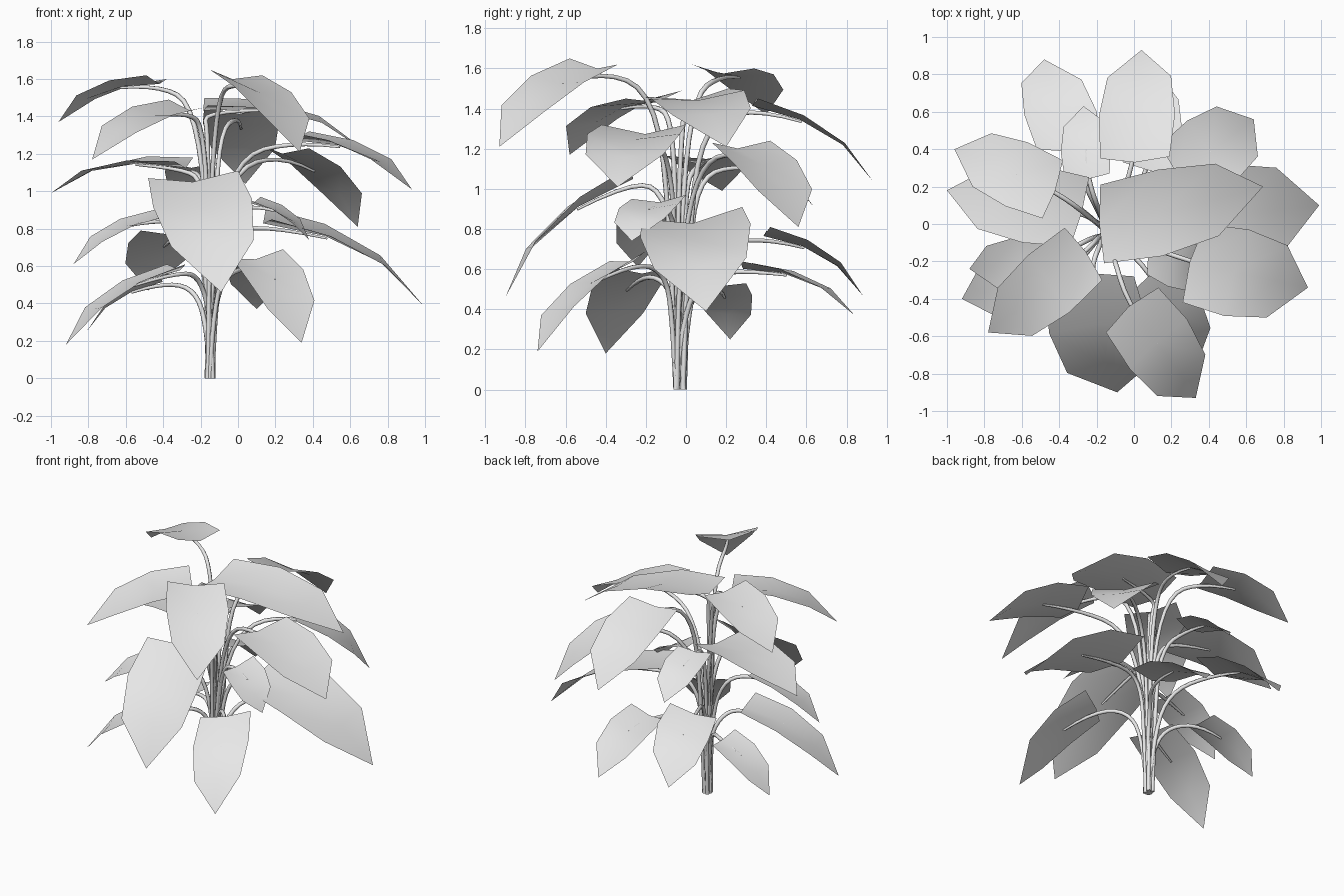
import bpy
import random
from mathutils import Vector

random.seed(4)

cube = bpy.data.objects.get("Cube")
if cube:
    bpy.data.objects.remove(cube, do_unlink=True)

# One plain grey for the whole plant
grey = bpy.data.materials.new("plain grey")
grey.use_nodes = True
GREY = (0.8, 0.8, 0.8, 1.0)
grey.diffuse_color = GREY
grey.node_tree.nodes["Principled BSDF"].inputs["Base Color"].default_value = GREY

# Each leaf: one base lobe, the other base lobe, the tip
UPPER_LEAVES = {
    "front": [(-.15, -.58, 1.65), (.13, -.34, 1.62), (.33, -.93, 1.21)],
    "side": [(-.18, .21, 1.5), (-.16, -.21, 1.46), (.69, .2, 1.21)],
    "low_side": [(.38, 0, 1.32), (.26, -.42, 1.32), (.93, -.34, 1.01)],
    "back": [(-.18, .35, 1.45), (.19, .36, 1.45), (.04, .93, 1.04)],
    "far_side": [(-.38, .34, 1.6), (-.49, .03, 1.62), (-.96, .4, 1.37)],
    "front_corner": [(-.37, -.02, 1.49), (-.17, -.3, 1.45), (-.78, -.58, 1.17)],
}
MIDDLE_LEAVES = {
    "back_corner": [(.14, .42, 1.24), (.38, .13, 1.23), (.64, .56, .81)],
    "back": [(-.37, .24, 1.15), (-.13, .27, 1.15), (-.27, .63, .92)],
    "far_side": [(-.24, .25, 1.18), (-.34, -.12, 1.16), (-1, .18, .99)],
    "side": [(.15, .28, .91), (.18, -.22, .85), (.99, .1, .39)],
    "small_side": [(.12, 0, .97), (.07, -.27, .95), (.38, -.27, .74)],
    "front": [(-.48, -.33, 1.07), (0, -.28, 1.11), (-.09, -.9, .46)],
    "small_far_side": [(-.45, -.05, .9), (-.38, -.3, .87), (-.88, -.24, .61)],
}
LOWER_LEAVES = {
    "back_corner": [(-.52, .4, .79), (-.17, .42, .81), (-.48, .88, .47)],
    "back": [(-.06, .33, .63), (.24, .27, .64), (.1, .84, .37)],
    "front": [(.24, -.2, .69), (-.03, -.38, .64), (.34, -.74, .19)],
    "far_side": [(-.38, -.07, .61), (-.28, -.38, .61), (-.92, -.4, .18)],
    "small_far_side": [(-.42, .3, .53), (-.42, .05, .55), (-.81, .22, .25)],
}

# Shared blade outline: position along, half width, arch, midrib dip
ROWS = [(0, .5, 0, .12), (.33, .55, .09, .07), (.68, .46, .1, .03)]
ROOT = Vector((-.15, -.03, 0))


def finish(obj):
    bpy.context.collection.objects.link(obj)
    obj.data.materials.append(grey)


def blade_frame(corners):
    """Base centre, axis, width vector and upward normal of a leaf."""
    lobe_a, lobe_b, tip = (Vector(c) for c in corners)
    base = (lobe_a + lobe_b) / 2
    axis, across = tip - base, lobe_b - lobe_a
    normal = axis.cross(across).normalized()
    if normal.z < 0:
        normal, across = -normal, -across
    return base, axis, across, normal


def make_leaf(name, corners):
    base, axis, across, normal = blade_frame(corners)
    verts, faces = [], []
    for along, half, arch, dip in ROWS:
        centre = base + axis * along + normal * arch * axis.length
        verts += [centre - across * half,
                  centre - normal * dip * across.length,
                  centre + across * half]
    verts.append(base + axis)
    last = len(verts) - 1
    for row in range(len(ROWS)):
        for side in range(2):
            i = row * 3 + side
            if row < len(ROWS) - 1:
                faces.append((i, i + 3, i + 4, i + 1))
            else:
                faces.append((i, last, i + 1))
    mesh = bpy.data.meshes.new(name)
    mesh.from_pydata(verts, [], faces)
    mesh.flip_normals()
    for face in mesh.polygons:
        face.use_smooth = True
    finish(bpy.data.objects.new(name, mesh))


def make_stalk(name, corners):
    """Stalk rising from the clump, arching out and running under the blade."""
    base, axis, across, normal = blade_frame(corners)
    joint = base - normal * across.length * .13
    end = base + axis * .35 + normal * (axis.length * .09 - across.length * .08)
    reach = joint - ROOT
    foot = ROOT + Vector((random.uniform(-.02, .02), random.uniform(-.025, .025), 0))
    low = foot + Vector((reach.x * .06, reach.y * .06, joint.z * .5))
    bend = ROOT + Vector((reach.x * .3, reach.y * .3, joint.z * .93))
    curve = bpy.data.curves.new(name, "CURVE")
    curve.dimensions = "3D"
    curve.bevel_depth = .013
    curve.bevel_resolution = 1
    curve.use_fill_caps = True
    spline = curve.splines.new("NURBS")
    path = [foot, low, bend, joint, end]
    spline.points.add(len(path) - 1)
    for point, place in zip(spline.points, path):
        point.co = (*place, 1)
    spline.points[len(path) - 1].radius = .5
    spline.order_u = 3
    spline.use_endpoint_u = True
    spline.resolution_u = 4
    finish(bpy.data.objects.new(name, curve))


for tier, leaves in (("upper", UPPER_LEAVES), ("middle", MIDDLE_LEAVES),
                     ("lower", LOWER_LEAVES)):
    for place, corners in leaves.items():
        make_leaf(f"{tier}_{place}_leaf", corners)
        make_stalk(f"{tier}_{place}_stalk", corners)
